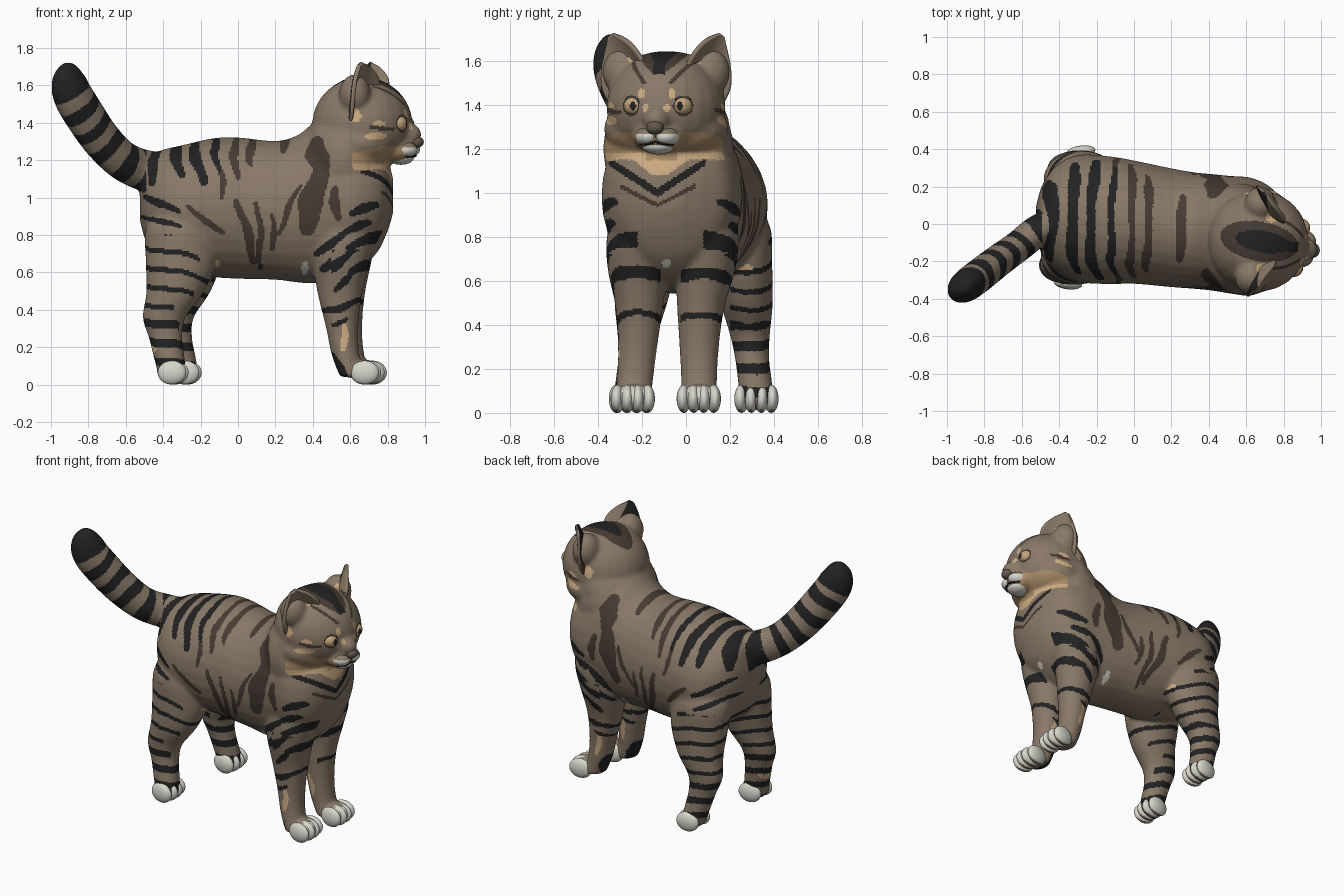
import bpy, bmesh, math
from mathutils import Vector, Matrix, Euler

if "Cube" in bpy.data.objects:
    bpy.data.objects.remove(bpy.data.objects["Cube"])

COLOURS = [("coat_brown", (.25, .19, .137)), ("stripe_black", (.016, .016, .016)),
           ("stripe_dark_brown", (.062, .044, .034)), ("fawn", (.40, .26, .135)),
           ("cream", (.62, .42, .23)), ("white_fur", (.68, .67, .60)),
           ("iris_amber", (.54, .37, .20)), ("nose_brown", (.13, .095, .075))]
COAT, BLACK, BROWN, FAWN, CREAM, WHITE, IRIS, NOSE = range(8)
MATS = []
for name, c in COLOURS:
    m = bpy.data.materials.new(name)
    m.diffuse_color = (*c, 1)
    m.use_nodes = True
    m.node_tree.nodes["Principled BSDF"].inputs["Base Color"].default_value = m.diffuse_color
    MATS.append(m)

YAW = -.17                                   # head is turned a little
F, L = Vector((.985, -.17, 0)), Vector((.17, .985, 0))
HEAD = Vector((.66, -.09, 0))


def hp(d, l, z):
    """Head point: d forward, l sideways, z height."""
    return HEAD + F * d + L * l + Vector((0, 0, z))


def spline(pts, n=5):
    """Catmull-Rom through tuples."""
    out = []
    for i in range(len(pts) - 1):
        q = [pts[max(i - 1, 0)], pts[i], pts[i + 1], pts[min(i + 2, len(pts) - 1)]]
        for k in range(n):
            t = k / n
            out.append(tuple(.5 * (2 * b + (c - a) * t + (2 * a - 5 * b + 4 * c - d) * t * t
                                   + (3 * b - a - 3 * c + d) * t ** 3) for a, b, c, d in zip(*q)))
    return out + [tuple(pts[-1])]


def tube(bm, rings, n=28):
    """Skin rings given as (centre, axis a, axis b)."""
    rows = [[bm.verts.new(c + a * math.cos(2 * math.pi * k / n) + b * math.sin(2 * math.pi * k / n))
             for k in range(n)] for c, a, b in rings]
    for r, s in zip(rows, rows[1:]):
        for k in range(n):
            bm.faces.new((r[k], r[(k + 1) % n], s[(k + 1) % n], s[k]))
    bm.faces.new(rows[0][::-1])
    bm.faces.new(rows[-1])


def ball(bm, c, r, yaw=0, seg=24):
    bmesh.ops.create_uvsphere(bm, u_segments=seg, v_segments=seg * 2 // 3, radius=1,
                              matrix=Matrix.LocRotScale(Vector(c), Euler((0, 0, yaw)), Vector(r)))


def finish(name, bm, paint, mods=()):
    bmesh.ops.recalc_face_normals(bm, faces=bm.faces)
    me = bpy.data.meshes.new(name)
    bm.to_mesh(me)
    bm.free()
    ob = bpy.data.objects.new(name, me)
    bpy.context.collection.objects.link(ob)
    for kind, props in mods:
        mod = ob.modifiers.new(kind.lower(), kind)
        for k, v in props.items():
            setattr(mod, k, v)
    if mods:
        bpy.context.view_layer.update()
        dg = bpy.context.evaluated_depsgraph_get()
        ob.data = bpy.data.meshes.new_from_object(ob.evaluated_get(dg))
        ob.modifiers.clear()
    ob.data.materials.clear()
    for m in MATS:
        ob.data.materials.append(m)
    for p in ob.data.polygons:
        p.use_smooth = True
        p.material_index = paint(p.center, p.normal) if callable(paint) else paint


V = Vector
body = bmesh.new()
# torso: x, y centre, half width, top, bottom
torso = [(-.525, .02, .07, 1.08, .88), (-.49, .02, .19, 1.2, .76), (-.42, .03, .28, 1.25, .67),
         (-.3, .03, .34, 1.28, .61), (-.13, .02, .342, 1.318, .575), (0, .01, .33, 1.322, .565),
         (.2, -.02, .318, 1.303, .56), (.32, -.035, .312, 1.335, .545), (.42, -.045, .312, 1.41, .54),
         (.52, -.058, .315, 1.42, .555), (.63, -.068, .315, 1.37, .6), (.74, -.07, .26, 1.3, .7),
         (.8, -.08, .17, 1.2, .82), (.83, -.08, .07, 1.1, .92)]
tube(body, [(V((x, y, (t + b) / 2)), V((0, w, 0)), V((0, 0, (t - b) / 2))) for x, y, w, t, b in spline(torso)])

# legs: x, distance from middle, z, half depth, half width
hind = [(-.29, .17, 1.0, .1, .08), (-.30, .195, .85, .19, .152), (-.30, .215, .68, .195, .142),
        (-.335, .24, .5, .155, .12), (-.395, .255, .36, .115, .092), (-.387, .265, .25, .09, .078),
        (-.365, .28, .13, .082, .078), (-.35, .285, .04, .072, .075)]
fore = [(.56, .13, .95, .15, .13), (.565, .16, .8, .17, .14), (.55, .155, .65, .152, .135),
        (.545, .14, .48, .118, .108), (.557, .14, .3, .086, .09), (.575, .145, .16, .075, .083),
        (.61, .15, .04, .065, .08)]
toes = bmesh.new()
for side in (-1, 1):
    for st, far, mid, tilt, toe in ((hind, .07, .035, 0, -.335), (fore, .03, -.092, .04, .695)):
        dx = far if side > 0 else 0
        tube(body, [(V((x + dx * (1 - z), mid + tilt * z + side * y, z)), V((a, 0, 0)), V((0, b, 0)))
                    for x, y, z, a, b in spline(st)])
        fy = mid + side * st[-1][1]
        ball(body, (toe + dx - .02, fy, .07), (.08, .092, .06))
        for k in (-1.5, -.5, .5, 1.5):
            ball(toes, (toe + dx - .012 * abs(k), fy + k * .045, .064), (.077, .032, .064), .08 * k)

# tail
tail = spline([(-.36, 0, 1.12, .12), (-.5, -.03, 1.145, .112), (-.62, -.12, 1.2, .108), (-.73, -.2, 1.31, .112),
               (-.82, -.27, 1.44, .116), (-.885, -.32, 1.55, .114), (-.905, -.335, 1.63, .1),
               (-.908, -.34, 1.69, .064), (-.908, -.342, 1.722, .025)])
rings, arc, pos = [], [0], [V(t[:3]) for t in tail]
for i, t in enumerate(tail):
    d = (pos[min(i + 1, len(pos) - 1)] - pos[max(i - 1, 0)]).normalized()
    a = V((-.6, .8, 0))
    a = (a - d * a.dot(d)).normalized()
    rings.append((pos[i], a * t[3] * .78, d.cross(a) * t[3]))
    if i:
        arc.append(arc[-1] + (pos[i] - pos[i - 1]).length)
tube(body, rings)

# neck, skull, crown, cheeks, nose bridge, muzzle core
ball(body, (.57, -.08, 1.2), (.235, .298, .3))
ball(body, (.59, -.08, 1.3), (.19, .28, .2))
ball(body, hp(.005, 0, 1.39), (.27, .272, .255), YAW)
ball(body, hp(-.02, 0, 1.53), (.15, .215, .115), YAW)
ball(body, hp(0, 0, 1.29), (.215, .287, .15), YAW)
ball(body, hp(.23, 0, 1.335), (.097, .068, .072), YAW)
ball(body, hp(.2, 0, 1.255), (.1, .115, .075), YAW)
EARS = [(s, V((.685 + .025 * s, -.09 + s * .185, 1.54))) for s in (-1, 1)]
for s, c in EARS:
    ball(body, c + V((-.035, s * .01, .01)), (.085, .095, .11))

# side markings as strokes: x0, z0, x1, z1, half width
black = [(-.42, 1.3, -.47, 1.08, .024), (-.345, 1.33, -.31, 1.12, .028), (-.25, 1.34, -.19, 1.09, .027),
         (-.14, 1.36, -.1, 1.15, .018), (-.5, 1.01, -.31, .92, .017), (-.5, .9, -.32, .84, .014),
         (.43, .70, .57, .82, .022), (.57, .82, .69, .86, .022), (.45, .62, .6, .72, .023),
         (.6, .73, .82, .83, .026), (.52, .53, .6, .61, .02), (.6, .62, .74, .65, .026),
         (.61, .91, .75, .96, .022), (.46, .40, .66, .45, .018), (.5, .33, .58, .36, .012),
         (.51, .16, .56, .04, .032)]
brown = [(-.02, 1.34, -.01, 1.1, .02), (.07, 1.34, .07, 1.18, .022), (.23, 1.36, .25, 1.25, .024),
         (-.26, .95, -.09, .81, .016), (0, .97, .09, .66, .022), (.105, .97, .125, .63, .016),
         (.18, .91, .19, .73, .015), (.33, 1.05, .21, .81, .015), (-.1, 1.16, -.08, 1.0, .015),
         (.425, 1.29, .44, 1.15, .055), (.44, 1.15, .36, .83, .055), (.52, 1.05, .53, .9, .025),
         (.82, 1.375, .70, 1.37, .01)]
cream = [(.69, 1.32, .78, 1.335, .018), (.62, 1.42, .625, 1.45, .032), (.72, 1.39, .77, 1.40, .012),
         (.56, .33, .57, .2, .016), (-.46, .19, -.44, .2, .02), (-.1, .64, -.1, .66, .014)]
white = [(.355, .6, .36, .645, .018)]


def hit(strokes, x, z):
    for x0, z0, x1, z1, w in strokes:
        ax, az = x1 - x0, z1 - z0
        t = max(0, min(1, ((x - x0) * ax + (z - z0) * az) / (ax * ax + az * az)))
        w *= 1.25 - abs(t - .5)
        if (x - x0 - t * ax) ** 2 + (z - z0 - t * az) ** 2 < w * w:
            return True
    return False


EYES = [hp(.216, s * .108, 1.395) for s in (-1, 1)]


def coat(p, n):
    x, y, z = p
    # tail rings and dark tip
    if x < -.49 and z > 1.03:
        i = min(range(len(pos)), key=lambda k: (pos[k] - p).length_squared)
        j = max(1, min(i, len(pos) - 1))
        s = arc[i] + (p - pos[i]).dot((pos[j] - pos[j - 1]).normalized())
        return BLACK if s > arc[-1] - .17 or ((s + .01 * math.sin(30 * y)) / .135) % 1 < .52 else COAT
    # face
    q = p - HEAD
    d, l = q.dot(F), abs(q.dot(L))
    if x > .42 and z > 1.08:
        if d > .1 and min((p - e).length for e in EYES) < .054:
            return BLACK if 1.40 < z < 1.43 else BROWN
        if d > .1 and ((l - .07) / .8) ** 2 + (z - 1.45) ** 2 < .0005:
            return CREAM
        if d > .1 and ((l - .05) / .7) ** 2 + (z - 1.385) ** 2 < .0004:
            return CREAM
        if z > 1.46 and -.22 < d < .24:
            if math.hypot((d - .03) / .15, l / .058) < 1 or l < .028 and .1 < d < .22 and z > 1.52:
                return BLACK
            if z > 1.5 and math.hypot((d - .01) / .21, l / .105) < 1:
                return BROWN
            if z > 1.56 and math.hypot(d - .05, l - .14) < .03:
                return CREAM
            if d > .05 and abs(l - .03 - (z - 1.46) * .8) < .012:
                return BROWN
        if z < 1.15 and l < .12 - (1.15 - z) * 1.2 and d > .06 and n.x > 0:
            return CREAM
        if 1.15 < z < 1.275 - .25 * max(0, .16 - d) and d > .0 and n.x > -.2:
            return CREAM if z < 1.185 and l > .07 else FAWN
    # chest chevrons and spot
    v = abs(y + .13)
    if x > .6 and .9 < z < 1.2 and v < .22:
        if abs(z - 1.0 - v * .65) < .02 - .03 * max(0, v - .12):
            return BLACK
        if v < .17 and abs(z - .945 - v * .5) < .011:
            return BROWN
    if x > .6 and (y + .09) ** 2 + (z - .68) ** 2 < .0004:
        return WHITE
    if x > .66 and z < .12:
        return WHITE
    # hind leg bands
    if x < -.02 and z < .8:
        band = (z + .22 * (x + .4) + .012 * math.sin(17 * x + 9 * y)) / .1
        edge = -.25 - .1 * math.sin(5 * math.floor(band)) + (.13 if y > .2 else 0)
        if band % 1 < (.45 if z < .42 else .28) and x < edge:
            return BLACK
    wx, wz = x + .01 * math.sin(23 * z + 6 * y), z + .008 * math.sin(19 * x + 5 * y)
    chest = abs(y + .07)
    if x > .5 and z < .72:                   # bands arch over each front leg
        wz += 1.4 * (chest - .15) ** 2
    if not (x > .6 and z > .68 and chest < .15 or x > .5 and chest < .045) and hit(black, wx, wz):
        return BLACK
    if hit(cream, wx, wz):
        return CREAM
    if hit(white, x, z) and abs(y) > .1:
        return WHITE
    return BROWN if hit(brown, wx, wz) and n.x < .93 else COAT


finish("body", body, coat, [("REMESH", dict(mode='VOXEL', voxel_size=.0092)),
                            ("SMOOTH", dict(factor=.5, iterations=24))])
finish("toes", toes, lambda p, n: COAT if n.z < -.75 else WHITE)

# ears: cupped sheets
for (s, base), name in zip(EARS, ("near_ear", "far_ear")):
    bm = bmesh.new()
    up, across = V((.02, s * .083, .168)), V((-.075, s * .09, -.075))
    face = across.cross(up).normalized()
    face *= 1 if face.x > 0 else -1
    grid = []
    for i in range(17):
        v = -.3 + 1.3 * i / 16
        w = max(.06, 1 - max(v, 0) ** 1.7) ** .8
        grid.append([bm.verts.new(base + up * v + across * (u / 8 * w) + face * (.06 * (u / 8 * w) ** 2 - .03))
                     for u in range(-8, 9)])
    for r, t in zip(grid, grid[1:]):
        for k in range(16):
            bm.faces.new((r[k], r[k + 1], t[k + 1], t[k]))

    def ear_paint(p, n, base=base, up=up, face=face, across=across):
        h = (p - base).dot(up) / up.length_squared
        u = (p - base).dot(across) / across.length_squared
        if n.dot(face) > -.1:
            return CREAM if h < .4 and abs(u + .3) < .22 else COAT
        return BROWN if h < .2 else BLACK if u > -.5 else COAT
    finish(name, bm, ear_paint, [("SOLIDIFY", dict(thickness=.024, offset=0)),
                                 ("SUBSURF", dict(levels=1))])

# eyes with dark pupils
for e, name in zip(EYES, ("near_eye", "far_eye")):
    bm = bmesh.new()
    ball(bm, e, (.05, .05, .045), YAW, 60)

    def eye_paint(p, n, e=e):
        q = p - e
        return BLACK if q.dot(F) > 0 and (q.dot(L) / .014) ** 2 + (q.z / .02) ** 2 < 1 else IRIS
    finish(name, bm, eye_paint)

# muzzle pads, chin, nose, mouth line
bm = bmesh.new()
for s in (-1, 1):
    ball(bm, hp(.235, s * .042, 1.256), (.075, .06, .045), YAW, 36)
finish("muzzle", bm, lambda p, n: COAT if p.z > 1.266 else WHITE)
bm = bmesh.new()
ball(bm, hp(.215, 0, 1.215), (.07, .075, .04), YAW)
finish("chin", bm, WHITE)
bm = bmesh.new()
ball(bm, hp(.3, 0, 1.297), (.038, .04, .032), YAW)
finish("nose", bm, NOSE)
bm = bmesh.new()
for s in (-1, 1):
    for t in spline([(.292, 0, 1.26), (.288, 0, 1.235), (.286, s * .042, 1.222), (.255, s * .075, 1.22)], 8):
        ball(bm, hp(*t), (.006, .006, .006), 0, 9)
finish("mouth_line", bm, BLACK)
